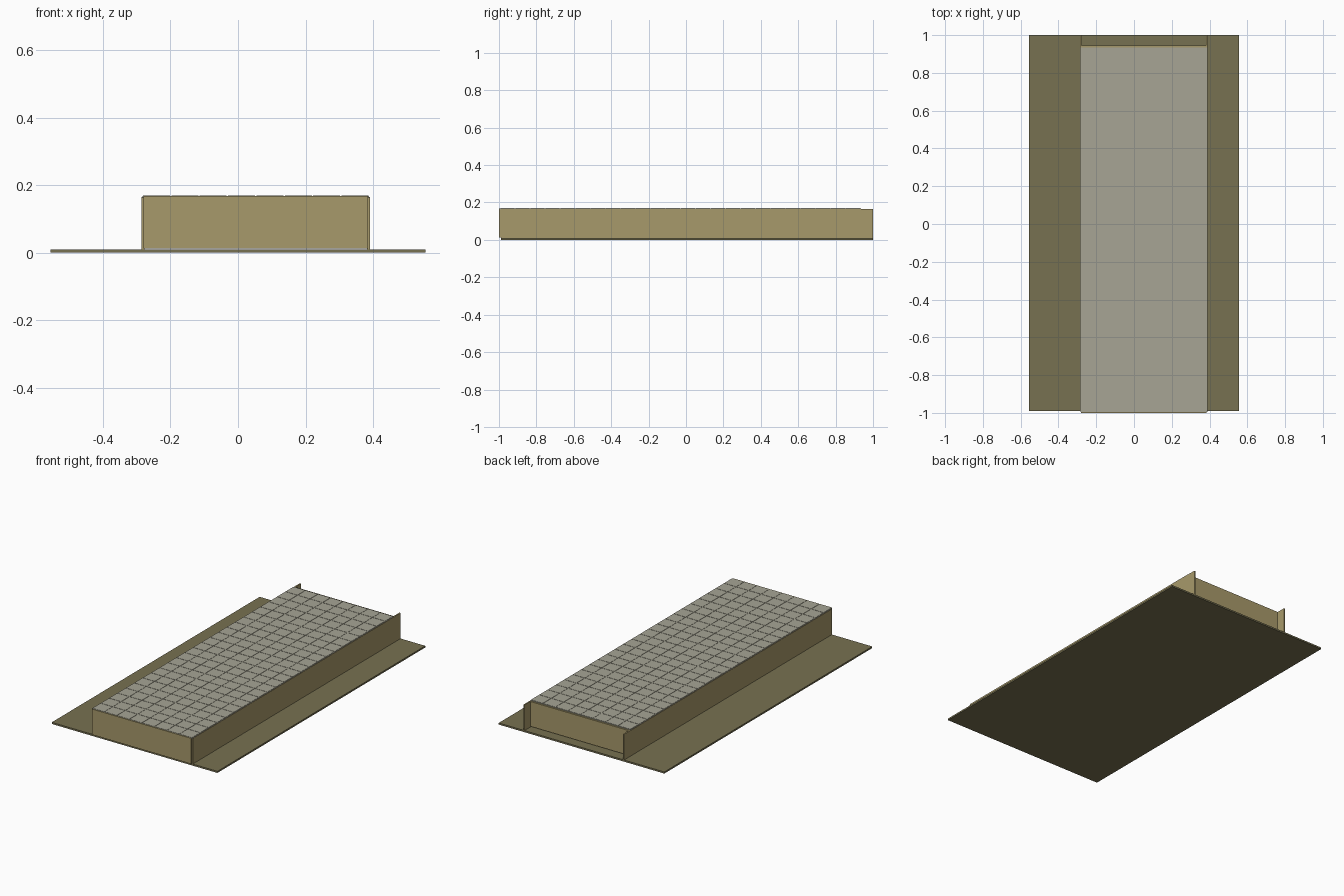
import bpy, bmesh

if "Cube" in bpy.data.objects:
    bpy.data.objects.remove(bpy.data.objects["Cube"])

def material(name, rgb):
    m = bpy.data.materials.new(name)
    m.diffuse_color = (*rgb, 1)
    m.use_nodes = True
    m.node_tree.nodes["Principled BSDF"].inputs["Base Color"].default_value = m.diffuse_color
    return m

TAN = material("tan wood", (0.39, 0.32, 0.145))
OLIVE = material("dark olive", (0.185, 0.165, 0.083))
STONE = material("grey paving", (0.385, 0.375, 0.300))

def add_boxes(name, boxes, mat):
    """One object made of boxes given as (x0, x1, y0, y1, z0, z1)."""
    bm = bmesh.new()
    for x0, x1, y0, y1, z0, z1 in boxes:
        corners = bmesh.ops.create_cube(bm, size=1)["verts"]
        for v in corners:
            v.co = (x1 if v.co.x > 0 else x0,
                    y1 if v.co.y > 0 else y0,
                    z1 if v.co.z > 0 else z0)
    mesh = bpy.data.meshes.new(name)
    bm.to_mesh(mesh)
    bm.free()
    mesh.materials.append(mat)
    obj = bpy.data.objects.new(name, mesh)
    bpy.context.collection.objects.link(obj)
    return obj

# Ground plate, wider than the platform
add_boxes("base_plate", [(-0.555, 0.555, -0.99, 1.0, 0, 0.01)], OLIVE)

# Long side walls run past the recessed back wall
for name, x in (("left_wall", -0.285), ("right_wall", 0.382)):
    add_boxes(name, [(x, x + 0.008, -0.99, 1.0, 0.01, 0.165)], TAN)

# End walls
add_boxes("front_wall", [(-0.28, 0.385, -1.0, -0.99, 0.013, 0.168)], TAN)
add_boxes("back_wall", [(-0.277, 0.382, 0.935, 0.945, 0.015, 0.165)], TAN)

# Deck slab with thin paving tiles in a regular grid
X0, X1, Y0, Y1 = -0.283, 0.388, -0.995, 0.935
add_boxes("deck_slab", [(X0, X1, Y0, Y1, 0.162, 0.1685)], STONE)
COLS, ROWS, GAP = 8, 24, 0.002
dx, dy = (X1 - X0) / COLS, (Y1 - Y0) / ROWS
tiles = [(X0 + i * dx + GAP, X0 + (i + 1) * dx - GAP,
          Y0 + j * dy + GAP, Y0 + (j + 1) * dy - GAP, 0.168, 0.17)
         for i in range(COLS) for j in range(ROWS)]
add_boxes("deck_tiles", tiles, STONE)
